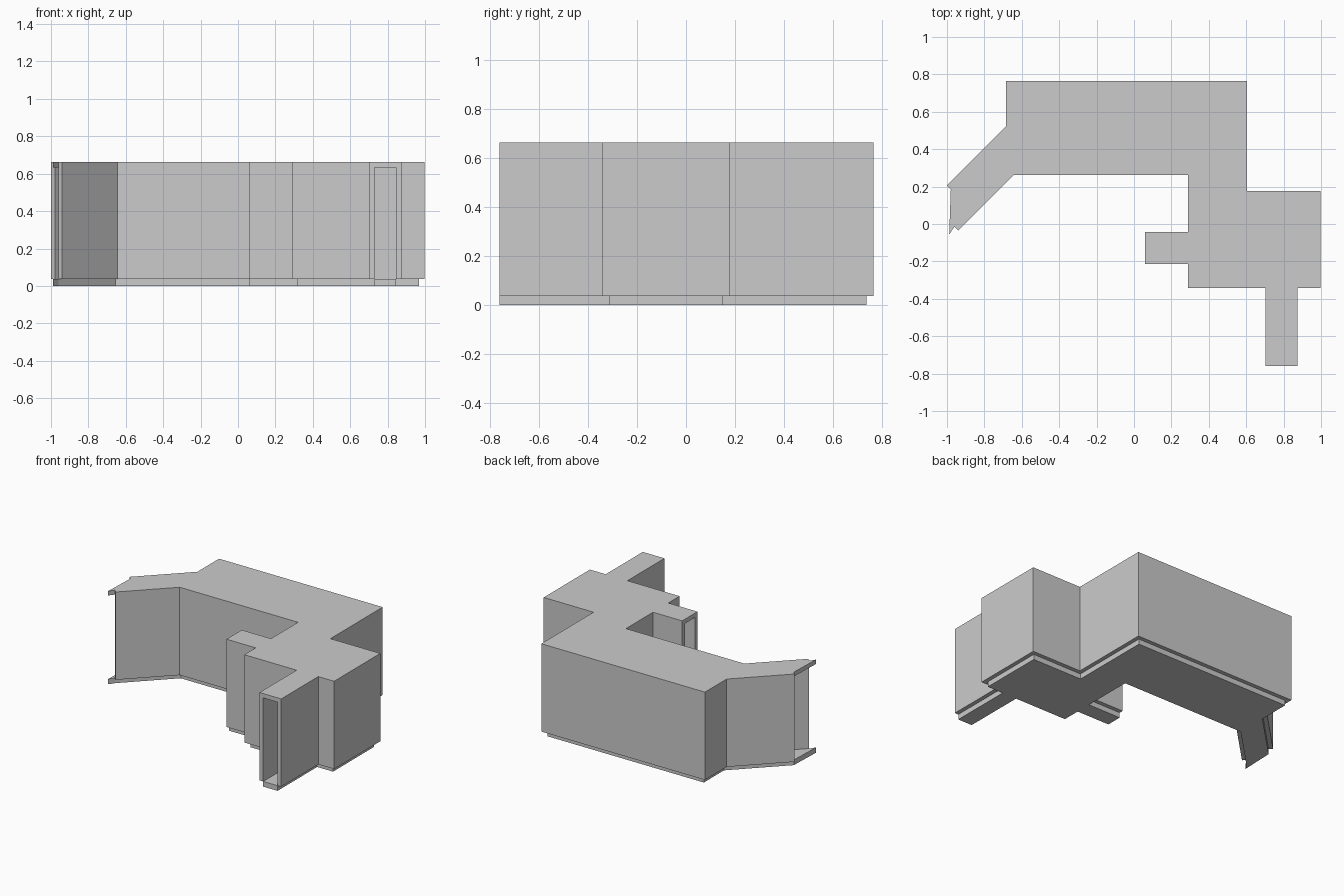
import bpy, bmesh
from mathutils import Vector

if "Cube" in bpy.data.objects:
    bpy.data.objects.remove(bpy.data.objects["Cube"])

T = 0.029                                   # wall thickness
Z_FLOOR, Z_CEIL, Z_TOP = 0.037, 0.632, 0.663

# Outer wall runs, clockwise, each going from one open doorway to the next
RUNS = [
    [(-1, .206), (-.685, .521), (-.685, .765), (.605, .765), (.605, .177),
     (.998, .177), (.998, -.343), (.873, -.343), (.873, -.76)],
    [(.702, -.76), (.702, -.343), (.29, -.343), (.29, -.215), (.06, -.215)],
    [(.06, -.043), (.29, -.043), (.29, .262), (-.643, .262), (-.94, -.035)],
]
TIP = (-.988, -.055)                        # pointed lip at the slanted doorway


def inset(run):
    """Offset an open run to its right with mitred corners."""
    pts = [Vector(p) for p in run]
    dirs = [(b - a).normalized() for a, b in zip(pts, pts[1:])]
    nrm = [Vector((d.y, -d.x)) for d in dirs]
    out = []
    for i, p in enumerate(pts):
        a, b = nrm[max(i - 1, 0)], nrm[min(i, len(nrm) - 1)]
        out.append(tuple(p + (a + b) * (T / (1 + a.dot(b)))))
    return out


def build(name, faces):
    bm = bmesh.new()
    for f in faces:
        bm.faces.new([bm.verts.new(v) for v in f])
    bmesh.ops.remove_doubles(bm, verts=bm.verts, dist=1e-4)
    bmesh.ops.recalc_face_normals(bm, faces=bm.faces)
    me = bpy.data.meshes.new(name)
    bm.to_mesh(me)
    bm.free()
    bpy.context.collection.objects.link(bpy.data.objects.new(name, me))


def flat(pts, z):
    return [(p[0], p[1], z) for p in pts]


def wall(a, b, z0, z1):
    return [(*a, z0), (*b, z0), (*b, z1), (*a, z1)]


inner = [inset(r) for r in RUNS]
floor_line = [p for r in inner for p in r] + [TIP]
roof_line = [p for o, i in zip(RUNS, inner) for p in [i[0]] + o + [i[-1]]] + [TIP]

# Floor slab, narrower than the walls
n = len(floor_line)
build("floor", [flat(floor_line, 0), flat(floor_line, Z_FLOOR)] +
      [wall(floor_line[k], floor_line[(k + 1) % n], 0, Z_FLOOR) for k in range(n)])

# Hollow walls with roof
faces = [flat(roof_line, Z_TOP), flat(floor_line, Z_CEIL)]
for o, i in zip(RUNS, inner):
    for k in range(len(o) - 1):
        faces.append(wall(o[k], o[k + 1], Z_FLOOR, Z_TOP))
        faces.append(wall(i[k], i[k + 1], Z_FLOOR, Z_CEIL))
        faces.append(flat([o[k], o[k + 1], i[k + 1], i[k]], Z_FLOOR))
    # Door jambs at both ends
    for e in (0, -1):
        faces.append([(*o[e], Z_FLOOR), (*i[e], Z_FLOOR), (*i[e], Z_CEIL),
                      (*i[e], Z_TOP), (*o[e], Z_TOP)])
# Lintels above the doorways
for a, b in ((inner[0][-1], inner[1][0]), (inner[1][-1], inner[2][0]),
             (inner[2][-1], TIP), (TIP, inner[0][0])):
    faces.append(wall(a, b, Z_CEIL, Z_TOP))
build("walls_and_roof", faces)
